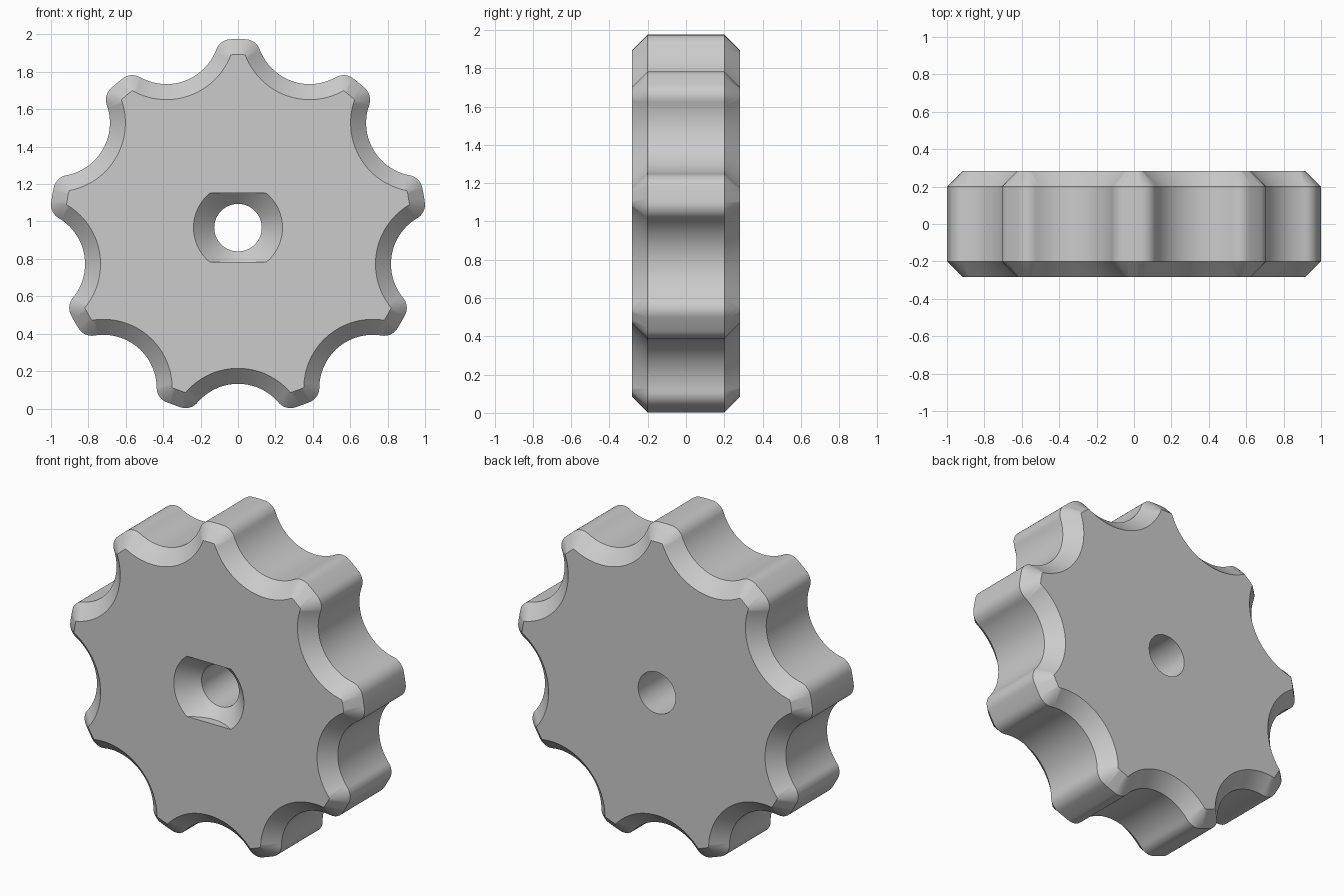
import bpy, bmesh
from math import cos, sin, pi, acos, atan2, hypot, radians

cube = bpy.data.objects.get("Cube")
if cube:
    bpy.data.objects.remove(cube)

LOBES = 9
CENTRE_Z = 0.967
OUTER_R = 1.008            # radius over the lobe tips
FILLET = 0.083             # lobe corner radius, equal to the chamfer
SCALLOP_R = 0.285          # finger recess radius
SCALLOP_D = 1.12           # distance of recess centres from the axis
HALF_T, HALF_RIM = 0.283, 0.2
HOLE_R, SINK_R, SINK_FLAT = 0.127, 0.238, 0.185


def arc(cx, cy, r, a0, a1, n):
    return [(cx + r * cos(a0 + (a1 - a0) * i / n), cy + r * sin(a0 + (a1 - a0) * i / n))
            for i in range(n + 1)]


def lobe_outline(inset):
    """Closed scalloped outline, offset inwards by inset."""
    half = pi / LOBES
    f = OUTER_R - FILLET
    reach = SCALLOP_R + FILLET
    delta = half - acos((SCALLOP_D ** 2 + f ** 2 - reach ** 2) / (2 * SCALLOP_D * f))
    px, py = f * cos(delta), f * sin(delta)
    sx, sy = SCALLOP_D * cos(half), SCALLOP_D * sin(half)
    theta = atan2(sy - py, sx - px)
    side = arc(0, 0, OUTER_R - inset, 0, delta, 2)
    side += arc(px, py, FILLET - inset, delta, theta, 10)
    side += arc(sx, sy, SCALLOP_R + inset, theta + pi, half + pi, 14)
    lobe = [(u, -v) for u, v in reversed(side)] + side
    pts = []
    for k in range(LOBES):
        c, s = cos(pi / 2 + 2 * half * k), sin(pi / 2 + 2 * half * k)
        pts += [(u * c - v * s, u * s + v * c) for u, v in lobe]
    return pts


def loft(rings):
    """Capped solid through (y, outline) rings."""
    bm = bmesh.new()
    loops = [[bm.verts.new((u, y, CENTRE_Z + v)) for u, v in pts] for y, pts in rings]
    for a, b in zip(loops, loops[1:]):
        for i in range(len(a)):
            j = (i + 1) % len(a)
            bm.faces.new((a[i], a[j], b[j], b[i]))
    bm.faces.new(loops[0])
    bm.faces.new(loops[-1])
    bmesh.ops.remove_doubles(bm, verts=bm.verts[:], dist=1e-5)
    bmesh.ops.recalc_face_normals(bm, faces=bm.faces[:])
    return bm


def make_object(name, bm):
    mesh = bpy.data.meshes.new(name)
    bm.to_mesh(mesh)
    bm.free()
    obj = bpy.data.objects.new(name, mesh)
    bpy.context.collection.objects.link(obj)
    return obj


# Chamfered scalloped knob
narrow, wide = lobe_outline(FILLET), lobe_outline(0)
knob = make_object("knob_body", loft([(-HALF_T, narrow), (-HALF_RIM, wide),
                                      (HALF_RIM, wide), (HALF_T, narrow)]))

# Cutter: through hole with a 45 degree countersink, flattened above and below
extra = 0.02
profile = [(-HALF_T - extra, SINK_R + extra), (-HALF_T + SINK_R - HOLE_R, HOLE_R),
           (HALF_T + extra, HOLE_R)]
bm = loft([(y, arc(0, 0, r, 0, 2 * pi, 96)[:-1]) for y, r in profile])
for sign in (1, -1):
    cut = bmesh.ops.bisect_plane(bm, geom=bm.verts[:] + bm.edges[:] + bm.faces[:],
                                 plane_co=(0, 0, CENTRE_Z + sign * SINK_FLAT),
                                 plane_no=(0, 0, sign), clear_outer=True)
    bmesh.ops.holes_fill(bm, edges=[e for e in bm.edges if e.is_boundary], sides=0)
bmesh.ops.recalc_face_normals(bm, faces=bm.faces[:])
cutter = make_object("hole_cutter", bm)
cutter.hide_render = True

# Cut the hole
mod = knob.modifiers.new("hole", 'BOOLEAN')
mod.operation = 'DIFFERENCE'
mod.solver = 'EXACT'
mod.object = cutter
for o in bpy.context.selected_objects:
    o.select_set(False)
bpy.context.view_layer.objects.active = knob
knob.select_set(True)
bpy.ops.object.modifier_apply(modifier=mod.name)
bpy.data.objects.remove(cutter)

# Single grey material
grey = bpy.data.materials.new("plain_grey")
grey.use_nodes = True
colour = (0.6, 0.6, 0.6, 1)
grey.diffuse_color = colour
grey.node_tree.nodes["Principled BSDF"].inputs["Base Color"].default_value = colour
knob.data.materials.clear()
knob.data.materials.append(grey)
bpy.ops.object.shade_smooth_by_angle(angle=radians(30))
